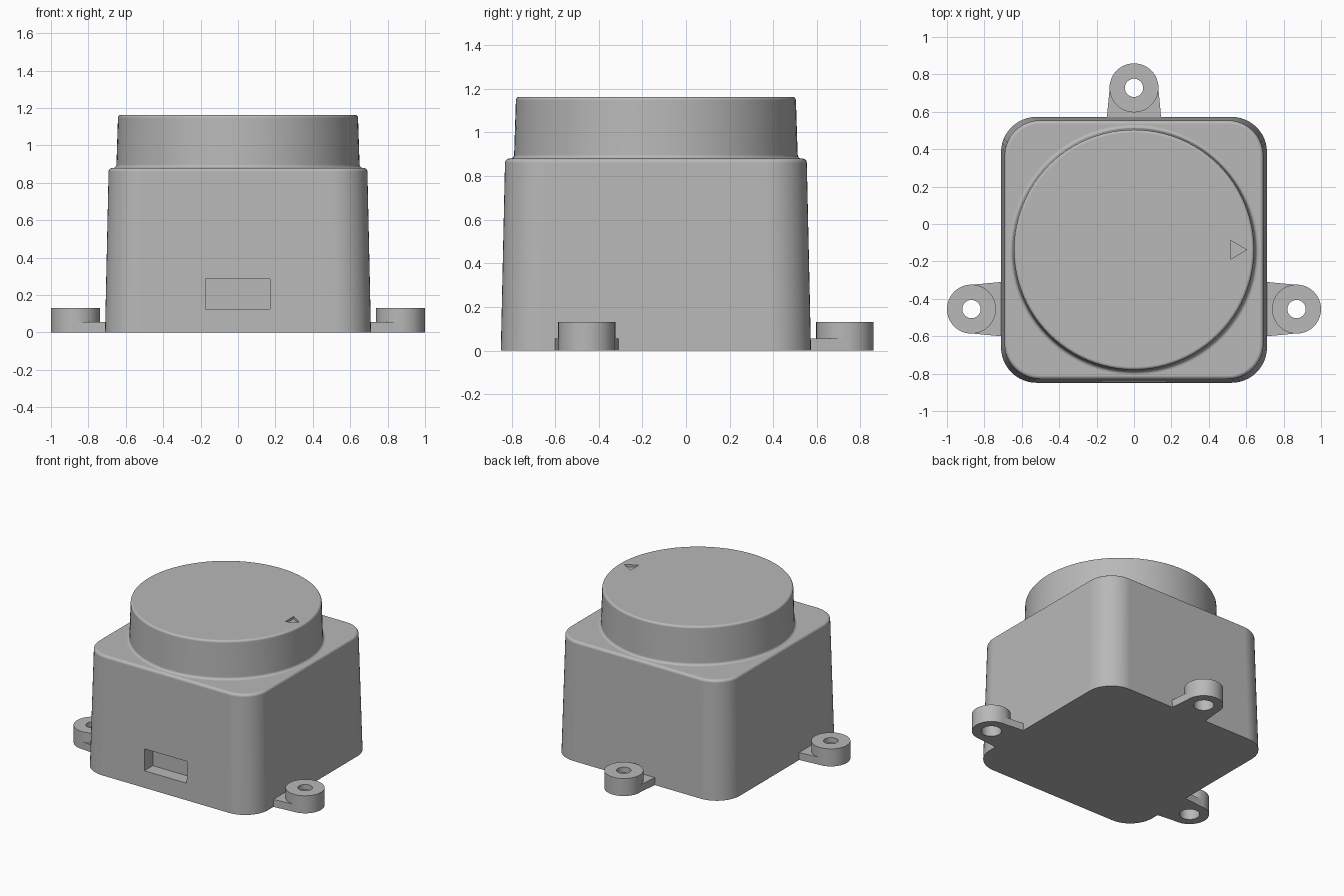
import bpy, bmesh
from math import sin, cos, pi, radians

cube = bpy.data.objects.get("Cube")
if cube:
    bpy.data.objects.remove(cube, do_unlink=True)

grey = bpy.data.materials.new("light_grey_plastic")
grey.use_nodes = True
grey.diffuse_color = (0.48, 0.48, 0.48, 1)
grey.node_tree.nodes["Principled BSDF"].inputs["Base Color"].default_value = grey.diffuse_color

CY = -0.138  # housing centre in y


def loft(name, rings):
    """Closed solid through rings of equal point count, listed bottom to top."""
    bm = bmesh.new()
    loops = [[bm.verts.new(p) for p in ring] for ring in rings]
    n = len(loops[0])
    for low, high in zip(loops, loops[1:]):
        for i in range(n):
            j = (i + 1) % n
            bm.faces.new((low[i], low[j], high[j], high[i]))
    bm.faces.new(loops[0][::-1])
    bm.faces.new(loops[-1])
    bmesh.ops.recalc_face_normals(bm, faces=bm.faces)
    mesh = bpy.data.meshes.new(name)
    bm.to_mesh(mesh)
    bm.free()
    obj = bpy.data.objects.new(name, mesh)
    bpy.context.collection.objects.link(obj)
    mesh.materials.append(grey)
    return obj


def circle(x, y, z, r, n=96):
    return [(x + r * cos(2 * pi * i / n), y + r * sin(2 * pi * i / n), z) for i in range(n)]


def rounded_square(half, r, z, steps=12):
    ring = []
    for q in range(4):
        mid = pi / 4 + q * pi / 2
        cx = (half - r) * (1 if cos(mid) > 0 else -1)
        cy = (half - r) * (1 if sin(mid) > 0 else -1)
        for s in range(steps + 1):
            a = q * pi / 2 + s / steps * pi / 2
            ring.append((cx + r * cos(a), CY + cy + r * sin(a), z))
    return ring


def prism(name, outline, z0, z1):
    return loft(name, [[(x, y, z) for x, y in outline] for z in (z0, z1)])


def rectangle(x0, x1, y0, y1):
    return [(x0, y0), (x1, y0), (x1, y1), (x0, y1)]


def activate(obj):
    bpy.ops.object.select_all(action='DESELECT')
    obj.select_set(True)
    bpy.context.view_layer.objects.active = obj


def combine(obj, other, operation):
    """Apply a boolean and discard the second solid."""
    activate(obj)
    mod = obj.modifiers.new("boolean", 'BOOLEAN')
    mod.operation, mod.solver, mod.object = operation, 'EXACT', other
    bpy.ops.object.modifier_apply(modifier=mod.name)
    bpy.data.objects.remove(other, do_unlink=True)


def smooth(obj):
    activate(obj)
    bpy.ops.object.shade_smooth_by_angle(angle=radians(30))
    mod = obj.modifiers.new("flat_face_normals", 'WEIGHTED_NORMAL')
    mod.keep_sharp = True


# rounded quarter used for the soft upper edges: (inset, drop) pairs
SOFT = [(1 - cos(i * pi / 12), 1 - sin(i * pi / 12)) for i in range(7)]

# tapered square housing with a connector slot in the front
rings = [rounded_square(0.711, 0.19, 0)]
rings += [rounded_square(0.692 - 0.02 * a, 0.19 - 0.02 * a, 0.88 - 0.02 * b) for a, b in SOFT]
housing = loft("housing", rings)
slot = prism("slot_cutter", rectangle(-0.175, 0.172, CY - 0.9, CY - 0.61), 0.125, 0.285)
combine(housing, slot, 'DIFFERENCE')
smooth(housing)

# round cap with a fillet at its foot and a recessed direction arrow on top
rings = [circle(0, CY, 0.87, 0.668)]
rings += [circle(0, CY, 0.88 + 0.018 * (1 - cos(i * pi / 10)), 0.668 - 0.018 * sin(i * pi / 10))
          for i in range(6)]
rings += [circle(0, CY, 1.163 - 0.016 * b, 0.642 - 0.016 * a) for a, b in SOFT]
cap = loft("round_cap", rings)
arrow = prism("arrow_cutter", [(0.517, CY - 0.05), (0.602, CY), (0.517, CY + 0.05)], 1.145, 1.2)
combine(cap, arrow, 'DIFFERENCE')
smooth(cap)


# mounting lugs: boss plus thin flared web, drilled and counterbored from below
def lug(name, x, y, angle):
    boss = loft(name, [circle(0, 0, z, 0.131, 48) for z in (0, 0.13)])
    web = prism("web", [(-0.21, -0.15), (0, -0.13), (0, 0.13), (-0.21, 0.15)], 0, 0.055)
    combine(boss, web, 'UNION')
    for r, top in ((0.049, 0.2), (0.068, 0.09)):
        drill = loft("drill", [circle(0, 0, z, r, 32) for z in (-0.1, top)])
        combine(boss, drill, 'DIFFERENCE')
    smooth(boss)
    boss.location = (x, y, 0)
    boss.rotation_euler.z = angle


lug("left_lug", 0.869, -0.455, 0)
lug("right_lug", -0.869, -0.455, pi)
lug("back_lug", 0, 0.728, pi / 2)
